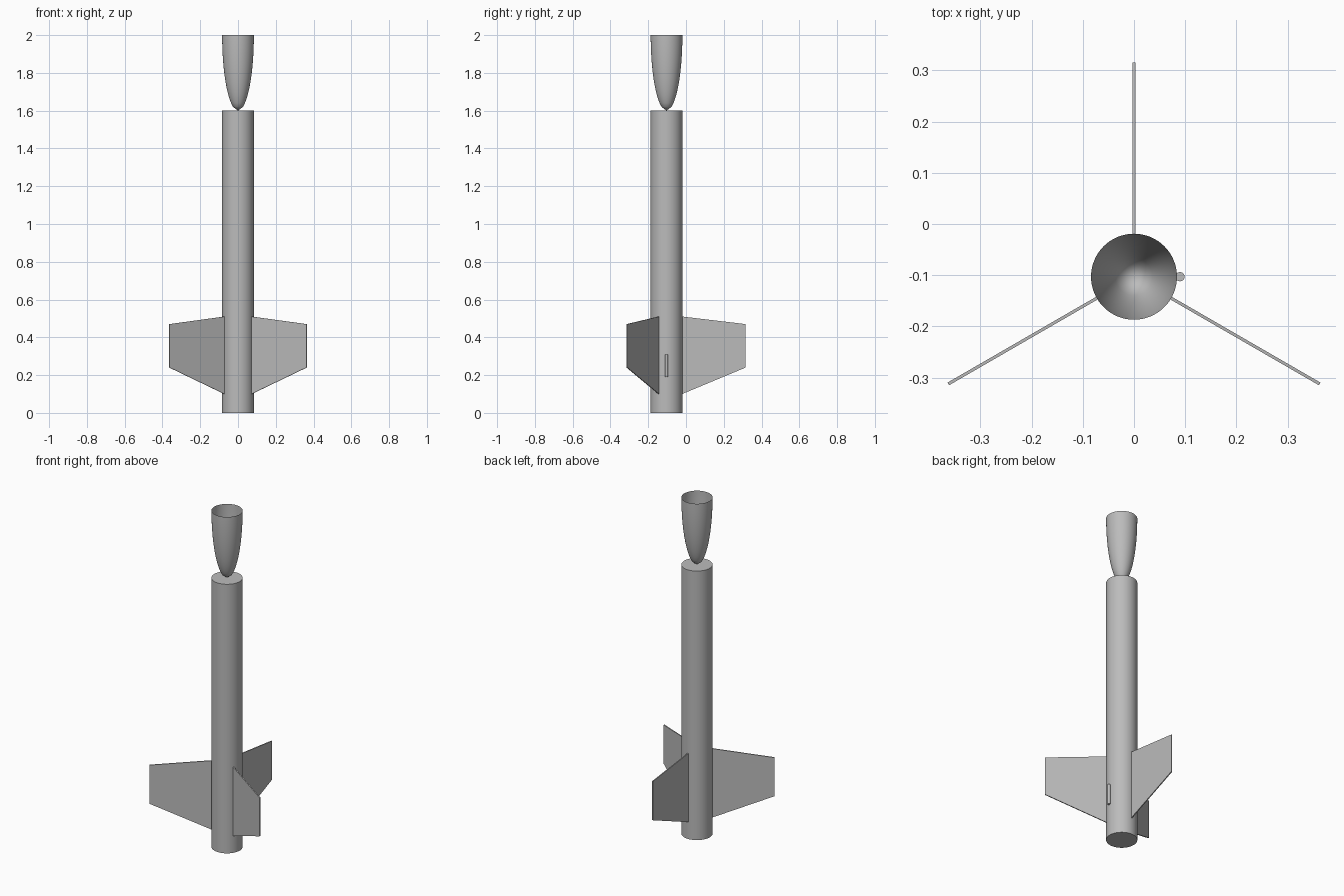
import bpy, bmesh, math
from mathutils import Matrix, Vector

cube = bpy.data.objects.get("Cube")
if cube:
    bpy.data.objects.remove(cube, do_unlink=True)

RADIUS = 0.084
AXIS_Y = -0.103
BODY_TOP = 1.6
NOSE_LENGTH = 0.4

grey = bpy.data.materials.new("plain grey")
grey.use_nodes = True
grey.diffuse_color = (0.5, 0.5, 0.5, 1)
grey.node_tree.nodes["Principled BSDF"].inputs["Base Color"].default_value = (0.5, 0.5, 0.5, 1)


def add_object(name, bm, smooth=False):
    bmesh.ops.recalc_face_normals(bm, faces=bm.faces)
    mesh = bpy.data.meshes.new(name)
    bm.to_mesh(mesh)
    bm.free()
    mesh.materials.append(grey)
    obj = bpy.data.objects.new(name, mesh)
    bpy.context.collection.objects.link(obj)
    if smooth:
        bpy.ops.object.select_all(action="DESELECT")
        obj.select_set(True)
        bpy.context.view_layer.objects.active = obj
        bpy.ops.object.shade_smooth_by_angle(angle=math.radians(35))
    return obj


def cylinder(name, x, radius, bottom, top, sides):
    bm = bmesh.new()
    bmesh.ops.create_cone(bm, cap_ends=True, segments=sides, radius1=radius,
                          radius2=radius, depth=top - bottom,
                          matrix=Matrix.Translation((x, AXIS_Y, (bottom + top) / 2)))
    return add_object(name, bm, True)


# Body tube and launch lug
cylinder("body_tube", 0, RADIUS, 0, BODY_TOP, 64)
cylinder("launch_lug", 0.09, 0.009, 0.19, 0.31, 24)

# Upturned hollow nose: an elliptical profile spun around the axis, open at the top
bm = bmesh.new()
steps = 20
profile = []
for i in range(steps + 1):
    t = i / steps
    r = RADIUS * math.sqrt(1 - (1 - t) ** 2)
    profile.append(bm.verts.new((r, AXIS_Y, BODY_TOP + NOSE_LENGTH * t)))
edges = [bm.edges.new(pair) for pair in zip(profile, profile[1:])]
bmesh.ops.spin(bm, geom=profile + edges, cent=(0, AXIS_Y, 0), axis=(0, 0, 1),
               angle=math.tau, steps=64)
bmesh.ops.remove_doubles(bm, verts=bm.verts, dist=0.0001)
add_object("nose_shell", bm, True)

# Three swept fins, each a thin extruded outline
outline = [(RADIUS - 0.001, 0.10), (0.419, 0.24), (0.419, 0.47), (RADIUS - 0.001, 0.51)]
thickness = 0.006
for name, degrees in (("back_fin", 90), ("right_fin", 210), ("left_fin", 330)):
    bm = bmesh.new()
    face = bm.faces.new([bm.verts.new((r, -thickness / 2, z)) for r, z in outline])
    side = bmesh.ops.extrude_face_region(bm, geom=[face])
    verts = [v for v in side["geom"] if isinstance(v, bmesh.types.BMVert)]
    bmesh.ops.translate(bm, verts=verts, vec=Vector((0, thickness, 0)))
    bm.transform(Matrix.Translation((0, AXIS_Y, 0))
                 @ Matrix.Rotation(math.radians(degrees), 4, "Z"))
    add_object(name, bm)
